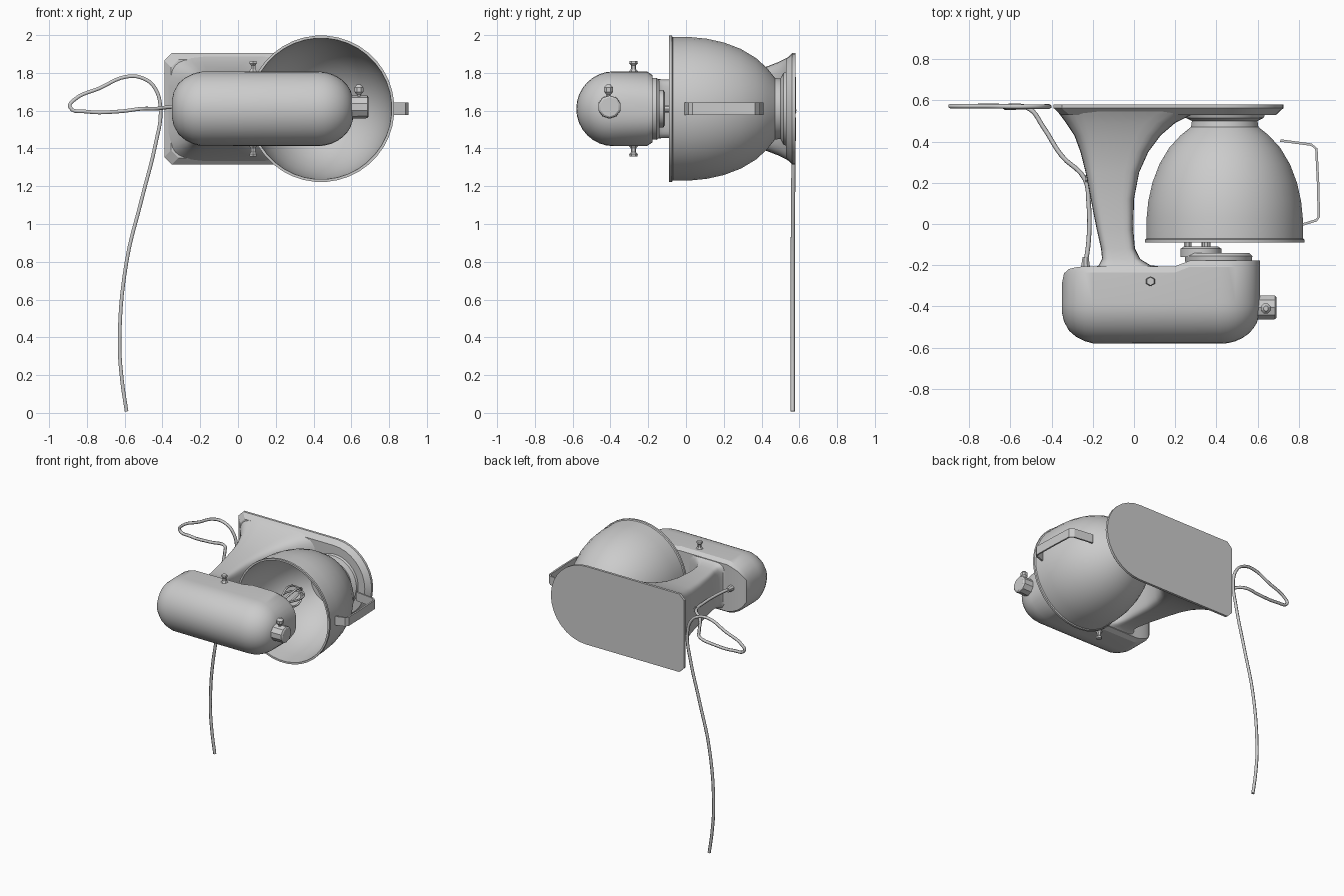
import bpy, bmesh, math
from mathutils import Vector

cube = bpy.data.objects.get("Cube")
if cube:
    bpy.data.objects.remove(cube, do_unlink=True)

MID = 1.61  # height of the machine's plane of symmetry

grey = bpy.data.materials.new("plain grey")
grey.use_nodes = True
COLOUR = (0.6, 0.6, 0.6, 1)
grey.diffuse_color = COLOUR
grey.node_tree.nodes["Principled BSDF"].inputs["Base Color"].default_value = COLOUR


def loft(name, rings, smooth=25, closed=False):
    """Skin a row of equal-length rings; cap both ends unless closed."""
    bm = bmesh.new()
    rows = [[bm.verts.new(p) for p in ring] for ring in rings]
    n = len(rows[0])
    pairs = list(zip(rows, rows[1:]))
    if closed:
        pairs.append((rows[-1], rows[0]))
    else:
        bm.faces.new(rows[0])
        bm.faces.new(rows[-1])
    for a, b in pairs:
        for i in range(n):
            j = (i + 1) % n
            bm.faces.new((a[i], a[j], b[j], b[i]))
    bmesh.ops.recalc_face_normals(bm, faces=bm.faces[:])
    mesh = bpy.data.meshes.new(name)
    bm.to_mesh(mesh)
    bm.free()
    mesh.materials.append(grey)
    ob = bpy.data.objects.new(name, mesh)
    bpy.context.collection.objects.link(ob)
    bpy.ops.object.select_all(action='DESELECT')
    ob.select_set(True)
    bpy.context.view_layer.objects.active = ob
    bpy.ops.object.shade_smooth_by_angle(angle=math.radians(smooth))
    return ob


def turn(name, axis, centre, profile, sides=32, closed=False, smooth=25):
    """Lathe (radius, offset) pairs about an axis through centre."""
    k = "xyz".index(axis)
    rings = []
    for r, d in profile:
        ring = []
        for i in range(sides):
            t = math.tau * (i + 0.5) / sides
            p = Vector(centre)
            p[k] += d
            p[(k + 1) % 3] += r * math.cos(t)
            p[(k + 2) % 3] += r * math.sin(t)
            ring.append(p)
        rings.append(ring)
    return loft(name, rings, smooth, closed)


def tube(name, points, radius, cyclic=False, steps=5):
    """Round cord through the points."""
    cu = bpy.data.curves.new(name, 'CURVE')
    cu.dimensions = '3D'
    cu.bevel_depth = radius
    cu.bevel_resolution = 1
    cu.resolution_u = steps
    cu.use_fill_caps = True
    sp = cu.splines.new('BEZIER')
    sp.bezier_points.add(len(points) - 1)
    for bp, p in zip(sp.bezier_points, points):
        bp.co = p
        bp.handle_left_type = bp.handle_right_type = 'AUTO'
    sp.use_cyclic_u = cyclic
    cu.materials.append(grey)
    ob = bpy.data.objects.new(name, cu)
    bpy.context.collection.objects.link(ob)
    return ob


# Base plate: square at one end, half round at the other
def base_ring(y, inset):
    h = 0.295 - inset
    left = -0.39 + inset
    pts = [(left, -h + 0.04), (left + 0.04, -h)]
    for i in range(17):
        t = math.pi * (i / 16 - 0.5)
        pts.append((0.43 + h * math.cos(t), h * math.sin(t)))
    pts += [(left + 0.04, h), (left, h - 0.04)]
    return [(x, y, MID + z) for x, z in pts]


loft("base_plate", [base_ring(0.58, 0), base_ring(0.562, 0), base_ring(0.53, 0.035)])


# Column: rounded rectangle sections flaring into the base and the head
def column_ring(y, x0, x1, h):
    ring = []
    for i in range(32):
        t = math.tau * (i + 0.5) / 32
        c, s = math.cos(t), math.sin(t)
        e = 0.35
        ring.append(((x0 + x1) / 2 + (x1 - x0) / 2 * math.copysign(abs(c) ** e, c), y,
                     MID + h * math.copysign(abs(s) ** e, s)))
    return ring


column = [(0.57, -0.39, 0.42, 0.292), (0.53, -0.36, 0.28, 0.268), (0.49, -0.33, 0.2, 0.248),
          (0.43, -0.29, 0.13, 0.225), (0.35, -0.26, 0.07, 0.2), (0.25, -0.235, 0.025, 0.18),
          (0.12, -0.21, 0, 0.165), (-0.03, -0.18, -0.003, 0.155), (-0.12, -0.16, 0.005, 0.155),
          (-0.17, -0.155, 0.03, 0.16), (-0.2, -0.17, 0.08, 0.17), (-0.215, -0.2, 0.19, 0.18),
          (-0.26, -0.2, 0.19, 0.18)]
loft("column", [column_ring(*c) for c in column], smooth=35)


# Motor head: D-shaped sections, domed at both ends
def head_ring(x, h, floor):
    ring = [(x, floor, MID + h * 0.9), (x, floor - 0.03, MID + h)]
    for i in range(17):
        t = math.pi * i / 16
        ring.append((x, -0.383 - h * math.sin(t), MID + h * math.cos(t)))
    return ring + [(x, floor - 0.03, MID - h), (x, floor, MID - h * 0.9)]


head = [(-0.35, 0.045, -0.29), (-0.34, 0.09, -0.24), (-0.315, 0.135, -0.218), (-0.28, 0.165, -0.21),
        (-0.24, 0.185, -0.205), (-0.2, 0.196, -0.205), (0.2, 0.198, -0.205), (0.27, 0.198, -0.178)]
for i in range(8):
    t = math.pi / 2 * i / 8
    head.append((0.42 + 0.19 * math.sin(t), 0.035 + 0.163 * math.cos(t), -0.178))
head.append((0.612, 0.03, -0.178))
loft("motor_head", [head_ring(*s) for s in head], smooth=30)

# Planetary hub and shaft under the head
turn("mixing_hub", 'y', (0.41, 0, MID), [(0.16, -0.2), (0.165, -0.155), (0.15, -0.14)])
turn("hub_step", 'y', (0.325, 0, MID), [(0.1, -0.16), (0.1, -0.12), (0.085, -0.11)], 20)
turn("beater_shaft", 'y', (0.35, 0, MID), [(0.022, -0.13), (0.022, 0.06)], 10)
turn("shaft_pin", 'y', (0.26, 0, MID), [(0.02, -0.13), (0.02, -0.085)], 8)

# Whisk: wire loops turned about the shaft
for k in range(3):
    a = math.pi * k / 3
    outline = [(0, 0.02), (0.05, 0.08), (0.07, 0.16), (0.04, 0.23), (0, 0.25),
               (-0.04, 0.23), (-0.07, 0.16), (-0.05, 0.08)]
    tube("whisk_wire", [(0.35 + r * math.cos(a), y, MID + r * math.sin(a)) for r, y in outline],
         0.007, True, 3)

# Bowl: thin shell, rolled rim, flared foot
outer = [(0.388, -0.09), (0.388, -0.075), (0.381, -0.07), (0.38, 0.03), (0.372, 0.11), (0.352, 0.2),
         (0.318, 0.29), (0.27, 0.37), (0.215, 0.43), (0.165, 0.47)]
inner = [(max(r - 0.013, 0.01), y - 0.01) for r, y in reversed(outer[3:])]
turn("bowl", 'y', (0.44, 0, MID), [(0.005, 0.47)] + outer[::-1] + [(0.374, -0.09)]
     + inner[::-1] + [(0.005, 0.459)], 40)
turn("bowl_foot", 'y', (0.44, 0, MID), [(0.165, 0.465), (0.16, 0.5), (0.19, 0.515), (0.2, 0.54)], 32)

# Bowl handle: flat strap
strap = [(0.71, 0.405), (0.86, 0.385), (0.885, 0.365), (0.893, 0.2), (0.897, 0.035), (0.885, 0.018), (0.81, -0.005)]
rings = []
for i, (x, y) in enumerate(strap):
    a, b = Vector(strap[max(i - 1, 0)]), Vector(strap[min(i + 1, len(strap) - 1)])
    d = (b - a).normalized()
    nx, ny = d.y * 0.006, -d.x * 0.006
    rings.append([(x + s * nx, y + s * ny, MID + w) for s, w in
                  ((1, 0.033), (1, -0.033), (-1, -0.033), (-1, 0.033))])
loft("bowl_handle", rings)

# Attachment socket with its thumb screw
turn("attachment_socket", 'x', (0.6, -0.405, MID + 0.01),
     [(0.07, -0.06), (0.062, 0), (0.06, 0.085), (0.05, 0.092)], 10)
turn("thumb_screw", 'z', (0.64, -0.41, 1.66),
     [(0.012, 0), (0.012, 0.025), (0.026, 0.04), (0.026, 0.062), (0.012, 0.078)], 8)

# Speed and lock levers, one on each side of the head
for s in (1, -1):
    turn("side_lever", 'z', (0.08, -0.278, MID), [(0.03, s * 0.19), (0.014, s * 0.21),
         (0.014, s * 0.23), (0.023, s * 0.24), (0.02, s * 0.253)], 6)

# Power cord: hanging length, loop beside the base, run up the column
cord = [(-0.59, 0.565, 0.008), (-0.615, 0.565, 0.18), (-0.627, 0.565, 0.38), (-0.59, 0.565, 0.8),
        (-0.51, 0.567, 1.13), (-0.435, 0.57, 1.43), (-0.41, 0.57, 1.6), (-0.44, 0.57, 1.72),
        (-0.5, 0.57, 1.77), (-0.59, 0.57, 1.78), (-0.73, 0.572, 1.72), (-0.87, 0.572, 1.655),
        (-0.89, 0.572, 1.62), (-0.8, 0.572, 1.595), (-0.64, 0.572, 1.595), (-0.51, 0.56, 1.61),
        (-0.44, 0.47, 1.61), (-0.35, 0.33, 1.62), (-0.24, 0.22, 1.62), (-0.22, 0.1, 1.62),
        (-0.22, -0.08, 1.62), (-0.24, -0.22, 1.62)]
tube("power_cord", cord, 0.011)

# Cord clip and strain relief
turn("cord_clip", 'x', (-0.22, 0.22, 1.62), [(0.02, -0.015), (0.02, 0.02)], 8)
turn("strain_relief", 'y', (-0.235, -0.2, 1.62), [(0.025, -0.02), (0.016, 0.04)], 8)
